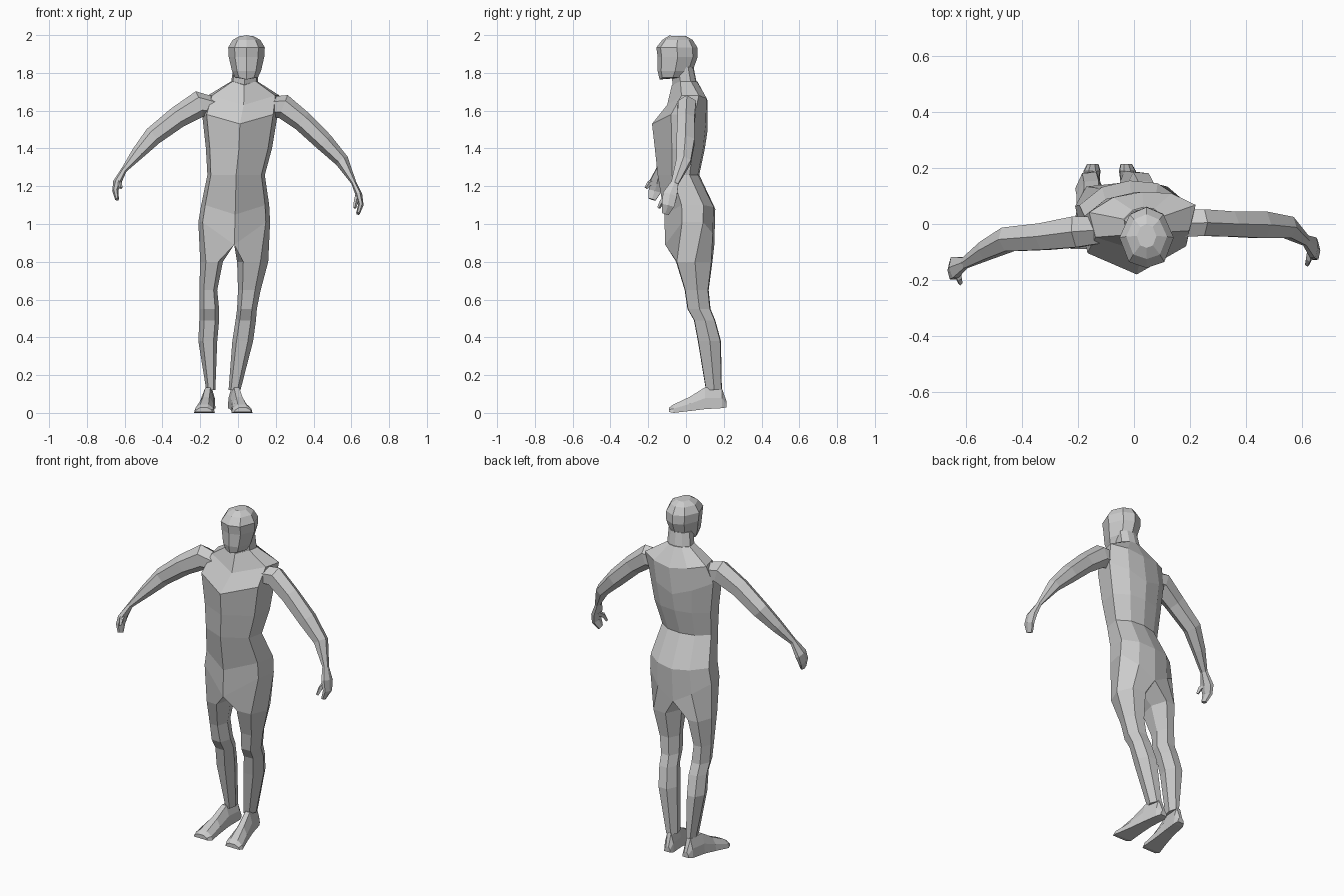
import bpy
import bmesh
import math
from mathutils import Vector

default_cube = bpy.data.objects.get("Cube")
if default_cube:
    bpy.data.objects.remove(default_cube, do_unlink=True)

clay = bpy.data.materials.new("plain_grey")
clay.use_nodes = True
grey = (0.6, 0.6, 0.6, 1)
clay.diffuse_color = grey
clay.node_tree.nodes["Principled BSDF"].inputs["Base Color"].default_value = grey


def loft(name, rings, cap_start=True, cap_end=True):
    """Skin a list of equal-length point rings into one flat shaded object."""
    bm = bmesh.new()
    loops = [[bm.verts.new(point) for point in ring] for ring in rings]
    for lower, upper in zip(loops, loops[1:]):
        count = len(lower)
        for i in range(count):
            j = (i + 1) % count
            bm.faces.new((lower[i], lower[j], upper[j], upper[i]))
    if cap_start:
        bm.faces.new(reversed(loops[0]))
    if cap_end:
        bm.faces.new(loops[-1])
    bmesh.ops.recalc_face_normals(bm, faces=bm.faces)
    mesh = bpy.data.meshes.new(name)
    bm.to_mesh(mesh)
    bm.free()
    mesh.materials.append(clay)
    obj = bpy.data.objects.new(name, mesh)
    bpy.context.collection.objects.link(obj)
    return obj


def body_ring(z, centre, half, front, back, front_drop=0, back_drop=0,
              corner=(0.88, 0.3), side=0.72, rear=(0.55, 0.94), twist=0.07):
    """Eight points: front ridge, left corner, side and rear, spine, then the right."""
    depth = back - front
    outline = [(0, 0, front_drop), (corner[0], corner[1], 0), (1, side, 0),
               (rear[0], rear[1], back_drop * 0.5), (0, 1, back_drop)]
    outline += [(-x, y, drop) for x, y, drop in outline[3:0:-1]]
    return [Vector((centre + half * x, front + depth * y + twist * half * x, z - drop))
            for x, y, drop in outline]


# Torso, from the hips to the base of the neck
torso = [
    body_ring(1.01, -0.02, 0.19, -0.11, 0.15, 0.12, 0.12),
    body_ring(1.10, -0.015, 0.18, -0.115, 0.155, 0.05, 0.02),
    body_ring(1.26, -0.01, 0.152, -0.15, 0.07),
    body_ring(1.40, 0.005, 0.175, -0.165, 0.10),
    body_ring(1.58, 0.01, 0.2, -0.18, 0.115, 0.05, 0.08),
    body_ring(1.68, 0.03, 0.19, -0.10, 0.115, 0.05, 0.03),
    body_ring(1.755, 0.033, 0.07, -0.075, 0.06, 0.02),
]
loft("torso", torso, cap_start=False)
hips = torso[0]

# Neck
loft("neck", [body_ring(1.73, 0.033, 0.072, -0.07, 0.06),
              body_ring(1.83, 0.04, 0.065, -0.08, 0.04)])


# Head, with a flat face
def head_ring(z, half, front, back, drop=0):
    return body_ring(z, 0.045, half, front, back, drop, 0,
                     (0.65, 0.1), 0.5, (0.62, 0.88), 0)


loft("head", [
    head_ring(1.775, 0.06, -0.14, 0.0, 0.01),
    head_ring(1.81, 0.077, -0.15, 0.035),
    head_ring(1.885, 0.094, -0.15, 0.062),
    head_ring(1.935, 0.097, -0.157, 0.06),
    head_ring(1.975, 0.073, -0.125, 0.035),
    head_ring(1.995, 0.035, -0.085, 0.0, -0.005),
])

# Legs: depth and height shared, inner and outer edges differ
leg_depth = [(0.8, -0.065, 0.14), (0.65, -0.015, 0.12), (0.55, 0, 0.13),
             (0.49, 0.035, 0.155), (0.38, 0.055, 0.185), (0.12, 0.10, 0.19)]
leg_edges = {
    "left": [(-0.005, 0.16), (0, 0.12), (-0.005, 0.10),
             (-0.013, 0.095), (-0.03, 0.08), (-0.05, 0.013)],
    "right": [(-0.08, -0.2), (-0.11, -0.205), (-0.1, -0.205),
              (-0.1, -0.205), (-0.11, -0.21), (-0.12, -0.168)],
}
leg_outline = [(0.2, 0.06), (0.75, 0.08), (1, 0.55), (0.75, 0.97), (0.25, 1), (0, 0.55)]
crotch = (hips[0] + hips[4]) / 2
hip_loops = {"left": hips[:5] + [crotch],
             "right": [hips[i] for i in (0, 7, 6, 5, 4)] + [crotch]}

for side_name, edges in leg_edges.items():
    rings = [hip_loops[side_name]]
    for (z, front, back), (inner, outer) in zip(leg_depth, edges):
        rings.append([Vector((inner + (outer - inner) * u, front + (back - front) * v, z))
                      for u, v in leg_outline])
    loft(side_name + "_leg", rings, cap_start=False)

# Feet: slices from heel to toe (y, half width, bottom, top)
foot_slices = [(0.215, 0.02, 0.03, 0.06), (0.19, 0.03, 0.025, 0.13),
               (0.10, 0.034, 0.02, 0.135), (0.02, 0.042, 0.01, 0.085),
               (-0.065, 0.055, 0, 0.045), (-0.09, 0.045, 0.005, 0.028)]
for side_name, heel, toe in (("left", -0.028, 0.025), ("right", -0.147, -0.18)):
    rings = []
    for y, half, bottom, top in foot_slices:
        x = heel + (toe - heel) * (0.215 - y) / 0.3
        rings.append([(x - half, y, bottom), (x + half, y, bottom),
                      (x + half * 0.9, y, bottom * 0.5 + top * 0.5),
                      (x + half * 0.4, y, top), (x - half * 0.4, y, top),
                      (x - half * 0.9, y, bottom * 0.5 + top * 0.5)])
    loft(side_name + "_foot", rings)


def limb(name, stations, sides=6):
    """Loft along a path of (x, y, z, depth radius, thickness radius)."""
    points = [Vector(s[:3]) for s in stations]
    rings = []
    for i, station in enumerate(stations):
        ahead = points[min(i + 1, len(points) - 1)]
        behind = points[max(i - 1, 0)]
        direction = (ahead - behind).normalized()
        across = Vector((0, 1, 0))
        across = (across - direction * across.dot(direction)).normalized()
        up = direction.cross(across)
        ring = []
        for k in range(sides):
            angle = math.tau * k / sides
            ring.append(points[i] + across * station[3] * math.sin(angle) * 1.1
                        + up * station[4] * math.cos(angle))
        rings.append(ring)
    loft(name, rings)


# Arms, from inside the chest to the wrist
limb("left_arm", [
    (0.14, 0.0, 1.62, 0.05, 0.05), (0.24, 0.005, 1.622, 0.05, 0.065),
    (0.34, 0, 1.545, 0.047, 0.055), (0.455, -0.003, 1.435, 0.05, 0.05),
    (0.55, -0.012, 1.335, 0.04, 0.037), (0.615, -0.06, 1.215, 0.02, 0.013)])
limb("right_arm", [
    (-0.12, -0.02, 1.62, 0.05, 0.05), (-0.205, -0.028, 1.635, 0.058, 0.07),
    (-0.32, -0.045, 1.565, 0.05, 0.058), (-0.45, -0.055, 1.465, 0.045, 0.05),
    (-0.53, -0.095, 1.375, 0.035, 0.035), (-0.605, -0.14, 1.285, 0.02, 0.015)])

# Hands and thumbs
limb("left_hand", [
    (0.612, -0.058, 1.22, 0.02, 0.013), (0.64, -0.085, 1.155, 0.04, 0.018),
    (0.65, -0.095, 1.10, 0.035, 0.015), (0.635, -0.11, 1.055, 0.02, 0.01)])
limb("right_hand", [
    (-0.602, -0.138, 1.29, 0.02, 0.015), (-0.64, -0.155, 1.22, 0.04, 0.022),
    (-0.65, -0.165, 1.175, 0.035, 0.016), (-0.64, -0.18, 1.13, 0.02, 0.01)])
limb("left_thumb", [(0.635, -0.08, 1.15, 0.015, 0.015), (0.625, -0.125, 1.12, 0.013, 0.012),
                    (0.618, -0.145, 1.085, 0.008, 0.008)], 4)
limb("right_thumb", [(-0.635, -0.155, 1.23, 0.015, 0.015), (-0.625, -0.195, 1.215, 0.013, 0.012),
                     (-0.62, -0.212, 1.19, 0.008, 0.008)], 4)
